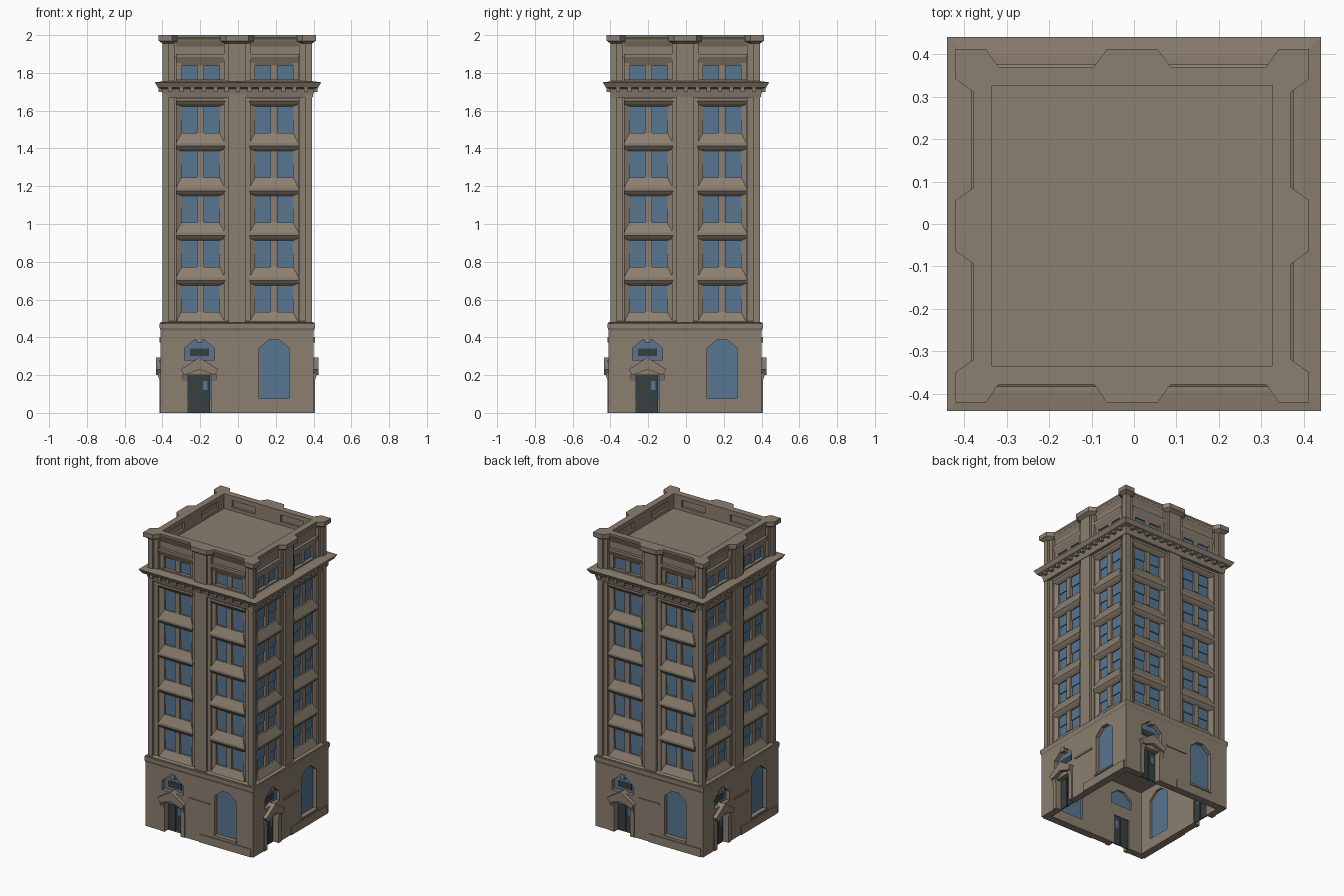
import bpy
import bmesh
from math import pi
from mathutils import Matrix, Vector

cube = bpy.data.objects.get("Cube")
if cube:
    bpy.data.objects.remove(cube)

# Depths measured outwards from the tower axis
INNER, CORE, FACE, STEP, PIER, BASE, RIM, CORNICE = 0.33, 0.345, 0.36, 0.38, 0.395, 0.405, 0.416, 0.44
# Heights
SHOP_TOP, STOREY, EAVES, ATTIC, ROOF, TOP = 0.48, 0.237, 1.67, 1.75, 1.9, 2
# Bay layout across each side
BAY, BAY_HALF, FRAME_HALF, PANE, PANE_HALF = 0.195, 0.13, 0.1, 0.06, 0.042
THIN, EDGE = 0.006, 0.015
CENTRED = Matrix()
SHIFTED = Matrix.Translation((-0.004, -0.004, 0))
SIDES = (-1, 1)
BAYS = (-BAY, BAY)


def material(name, red, green, blue):
    colour = (red, green, blue, 1)
    mat = bpy.data.materials.new(name)
    mat.use_nodes = True
    mat.diffuse_color = colour
    mat.node_tree.nodes["Principled BSDF"].inputs["Base Color"].default_value = colour
    return mat


stone = material("brown_stone", 0.26, 0.21, 0.16)
glass = material("blue_glass", 0.095, 0.18, 0.285)
dark = material("dark_door", 0.04, 0.05, 0.05)


def rect(x, half, bottom, top):
    return [(x - half, bottom), (x + half, bottom), (x + half, top), (x - half, top)]


def arch(x, half, bottom, top):
    shoulder, crown = top - EDGE * 3, half * 0.3
    return [(x - half, bottom), (x - half, shoulder), (x - crown, top),
            (x + crown, top), (x + half, shoulder), (x + half, bottom)]


def taper(outline, back, front_outline, front):
    """Solid between two (x, z) outlines at two depths."""
    return ([(x, back, z) for x, z in outline], [(x, front, z) for x, z in front_outline])


def plate(outline, back, front):
    return taper(outline, back, outline, front)


def block(x, half, bottom, top, front, back=CORE):
    return plate(rect(x, half, bottom, top), back, front)


def strip(profile, x, half):
    """Solid with one (depth, z) profile, run along the wall."""
    return ([(x - half, d, z) for d, z in profile], [(x + half, d, z) for d, z in profile])


def flare(low, bottom, high, top):
    """Solid between two (x, depth) plans at two heights."""
    return ([(x, d, bottom) for x, d in low], [(x, d, top) for x, d in high])


def square(half):
    return [(-half, -half), (half, -half), (half, half), (-half, half)]


def moulding(levels):
    return [flare(square(low), bottom, square(high), top)
            for (low, bottom), (high, top) in zip(levels, levels[1:])]


def build(name, parts, mat, turns=4, place=SHIFTED):
    """Join the parts into one object, repeated around the tower."""
    bm = bmesh.new()
    for turn in range(turns):
        matrix = place @ Matrix.Rotation(turn * pi / 2, 4, "Z")
        for part in parts:
            start, end = [[bm.verts.new(matrix @ Vector((x, -d, z))) for x, d, z in ring]
                          for ring in part]
            bm.faces.new(start)
            bm.faces.new(end)
            for i in range(len(start)):
                bm.faces.new((start[i - 1], start[i], end[i], end[i - 1]))
    bmesh.ops.recalc_face_normals(bm, faces=bm.faces)
    mesh = bpy.data.meshes.new(name)
    bm.to_mesh(mesh)
    bm.free()
    mesh.materials.append(mat)
    bpy.context.collection.objects.link(bpy.data.objects.new(name, mesh))


# Tower core and roof deck
build("tower_core", moulding([(CORE, SHOP_TOP - EDGE), (CORE, ROOF)]), stone, turns=1)

# Base walls, cut by a door opening and an arched window on every side
DOOR, DOOR_HALF, DOOR_TOP, ARCH_HALF, ARCH_TOP, SILL = -0.2, 0.06, 0.2, 0.08, 0.388, 0.07
wall = [(-FACE, 0)] + arch(DOOR, ARCH_HALF, 0, ARCH_TOP) + arch(BAY, ARCH_HALF, 0, ARCH_TOP)
wall += [(BASE, 0), (BASE, SHOP_TOP), (-FACE, SHOP_TOP)]
base = [plate(wall, FACE, BASE),
        block(BAY, ARCH_HALF, 0, SILL, BASE, FACE),
        block(DOOR, ARCH_HALF, DOOR_TOP, DOOR_TOP + ARCH_HALF, BASE, FACE)]
for side in SIDES:
    jamb = (ARCH_HALF - DOOR_HALF) / 2
    base.append(block(DOOR + side * (DOOR_HALF + jamb), jamb, 0, DOOR_TOP, BASE, FACE))
build("base_walls", base, stone)
build("base_moulding", moulding([(BASE, SHOP_TOP - EDGE * 3), (BASE + THIN, SHOP_TOP - EDGE * 2),
                                 (BASE + THIN, SHOP_TOP - THIN), (STEP, SHOP_TOP + THIN)]),
      stone, turns=1)
build("base_ledges", [block(BAY, BAY, 0, SILL - EDGE, BASE + THIN, STEP),
                      block(BAY, ARCH_HALF + THIN, SILL - THIN, SILL + THIN, BASE + THIN, STEP),
                      block(0, ARCH_HALF, 0.268, 0.28, BASE + THIN, STEP),
                      block(DOOR, EDGE, ARCH_TOP - EDGE, ARCH_TOP + EDGE, BASE + THIN, STEP)], stone)
build("arched_windows", [plate(arch(x, ARCH_HALF, bottom, ARCH_TOP), STEP - THIN, STEP)
                         for x, bottom in ((DOOR, DOOR_TOP), (BAY, SILL))], glass)

# Entrances: double doors, fanlight panel and gabled porch
LEAF = DOOR_HALF / 2
doors = [block(DOOR + side * LEAF, LEAF - THIN / 2, 0, DOOR_TOP, FACE + THIN * 2, FACE + THIN)
         for side in SIDES]
doors.append(block(DOOR, THIN, 0, DOOR_TOP, FACE + THIN, FACE))
doors.append(block(DOOR, LEAF * 1.7, 0.3, 0.34, STEP + THIN / 2, STEP))
build("doors", doors, dark)
build("door_pane", [block(DOOR + LEAF, THIN * 2, 0.12, 0.17, FACE + THIN * 2.5, FACE + THIN)], glass)

PORCH = 0.1
gable = [(DOOR - PORCH, DOOR_TOP + EDGE * 2), (DOOR - ARCH_HALF, DOOR_TOP),
         (DOOR, DOOR_TOP + EDGE * 2), (DOOR + ARCH_HALF, DOOR_TOP),
         (DOOR + PORCH, DOOR_TOP + EDGE * 2), (DOOR, DOOR_TOP + PORCH - THIN)]
porch = [plate(gable, STEP, RIM + EDGE)]
for side in SIDES:
    x = DOOR + side * (DOOR_HALF + EDGE)
    porch.append(block(x, EDGE, 0, DOOR_TOP, BASE + THIN, STEP))
    porch.append(strip([(BASE, DOOR_TOP - PORCH / 2), (RIM + THIN, DOOR_TOP + THIN),
                        (BASE, DOOR_TOP + THIN)], x, EDGE))
build("porch", porch, stone)

# Corner and centre piers, each with a stepped edge
CAP = TOP - EDGE * 3
PIER_HALF, STEP_HALF = 0.045, 0.07
corner = (FACE + PIER) / 2
piers = [block(corner, PIER - corner, SHOP_TOP, CAP, PIER, FACE),
         block(0, PIER_HALF, SHOP_TOP, CAP, PIER),
         block(0, STEP_HALF, SHOP_TOP, CAP, STEP)]
piers += [block(side * CORE, EDGE, SHOP_TOP, CAP, STEP, INNER) for side in SIDES]
build("piers", piers, stone)

# Window bays: splayed surrounds, mullions, sills and two-part sashes
surrounds, panes = [], []
for storey in range(5):
    floor = SHOP_TOP + storey * STOREY
    sill, head, ledge = floor + 0.055, floor + BAY, floor + STOREY - EDGE * 2
    middle = (sill + head) / 2
    for x in BAYS:
        outer = rect(x, BAY_HALF, floor, ledge)
        inner = rect(x, FRAME_HALF, sill, head)
        for i in range(4):
            front = STEP + THIN if i == 1 else STEP - THIN
            (ax, az), (bx, bz), (cx, cz), (dx, dz) = outer[i - 1], outer[i], inner[i], inner[i - 1]
            surrounds.append(([(ax, CORE, az), (bx, CORE, bz), (cx, CORE, cz), (dx, CORE, dz)],
                              [(ax, front, az), (bx, front, bz), (cx, FACE, cz), (dx, FACE, dz)]))
        surrounds.append(block(x, PANE - PANE_HALF, sill, head, FACE + THIN))
        surrounds.append(strip([(CORE, ledge), (STEP - THIN, ledge), (STEP + THIN, ledge + EDGE),
                                (STEP + THIN, floor + STOREY), (CORE, floor + STOREY)], x, BAY_HALF))
        for side in SIDES:
            pane = x + side * PANE
            panes.append(block(pane, PANE_HALF, sill, middle, CORE + THIN / 2))
            panes.append(block(pane, PANE_HALF, middle, head, CORE + THIN * 1.5))
build("window_surrounds", surrounds, stone)
build("window_panes", panes, glass)

# Main cornice with dentils
build("cornice", moulding([(PIER, EAVES), (BASE, EAVES + EDGE * 3), (CORNICE - EDGE, EAVES + EDGE * 3.5),
                           (CORNICE, ATTIC), (PIER, ATTIC + THIN)]), stone, turns=1, place=CENTRED)
build("dentils", [block(i * PANE, EDGE * 0.7, EAVES + EDGE * 2, EAVES + EDGE * 4, RIM + THIN)
                  for i in range(-6, 7)], stone, place=CENTRED)

# Attic storey: low windows below sloping hoods
HOOD = 1.84
attic, attic_panes = [], []
for x in BAYS:
    attic.append(block(x, PANE - PANE_HALF, ATTIC, HOOD, FACE))
    attic.append(block(x, BAY_HALF, ATTIC, ATTIC + EDGE, STEP - THIN))
    for z in (HOOD, CAP - EDGE):
        attic.append(strip([(CORE, z), (FACE, z), (STEP, z + EDGE * 3),
                            (STEP, ROOF if z == HOOD else TOP - EDGE), (CORE, z + PANE)], x, BAY_HALF))
    for side in SIDES:
        attic.append(block(x + side * (BAY_HALF - EDGE), EDGE, ATTIC, ROOF, FACE + THIN))
        attic_panes.append(block(x + side * PANE, PANE_HALF, ATTIC + EDGE, HOOD, CORE + THIN))
build("attic_bays", attic, stone)
build("attic_panes", attic_panes, glass)

# Parapet with slots on its inner face
SLOT = ROOF + EDGE * 1.5
LIP = TOP - EDGE * 2
parapet = [block(0, FACE, ROOF - EDGE, TOP, FACE),
           block(0, INNER, ROOF - EDGE, SLOT, CORE, INNER),
           block(0, INNER, LIP, TOP, STEP - THIN, INNER),
           block(0, BAY - FRAME_HALF, SLOT, LIP, CORE, INNER)]
parapet += [block(side * (INNER - LEAF), LEAF, SLOT, LIP, CORE, INNER) for side in SIDES]
build("parapet", parapet, stone)


# Flared caps on the piers
def centre_plan(half, front, splay):
    right = [(half, front), (half + splay, STEP - THIN), (half + splay, CORE)]
    return [(-x, d) for x, d in reversed(right)] + right


def corner_plan(inside, front, splay):
    half = [(inside - splay, CORE), (inside - splay, STEP - THIN), (inside, front)]
    return half + [(front, front)] + [(d, x) for x, d in reversed(half)]


caps = []
for plan, low, high in ((centre_plan, PIER_HALF, DOOR_HALF), (corner_plan, FACE, CORE)):
    narrow, wide = plan(low, PIER, EDGE), plan(high, RIM, EDGE * 2)
    caps += [flare(narrow, CAP, wide, LIP), flare(wide, LIP, wide, TOP)]
build("pier_caps", caps, stone)
